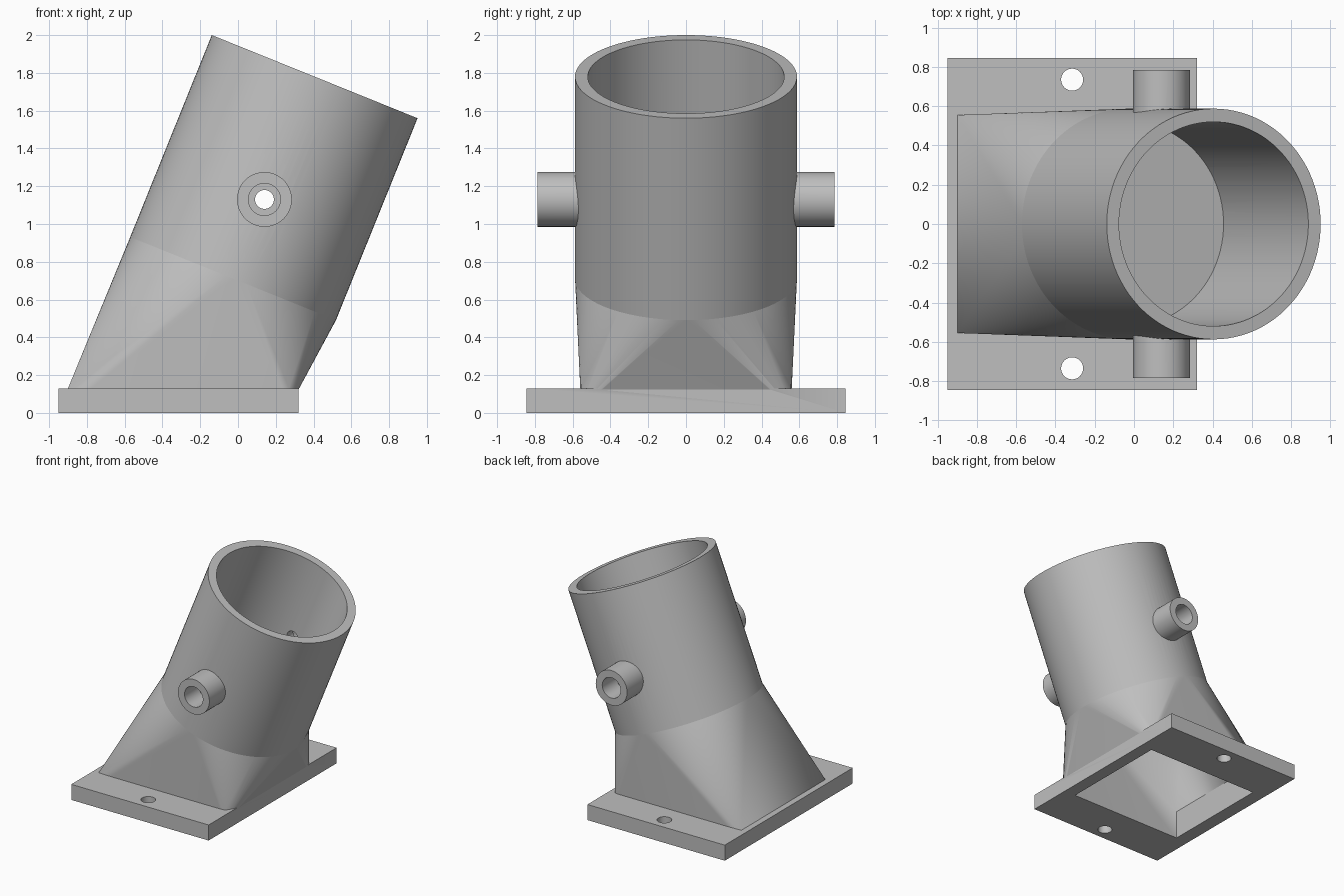
import bpy, bmesh, math
from mathutils import Matrix, Vector

if "Cube" in bpy.data.objects:
    bpy.data.objects.remove(bpy.data.objects["Cube"], do_unlink=True)

grey = bpy.data.materials.new("plain grey")
grey.use_nodes = True
grey.diffuse_color = (0.52, 0.52, 0.52, 1)
grey.node_tree.nodes["Principled BSDF"].inputs["Base Color"].default_value = grey.diffuse_color

TILT = math.radians(22)
NECK = Vector((-0.026, 0, 0.711))         # centre where the foot meets the round tube
TUBE = 1.153                              # length of the round tube
AXIS = Vector((math.sin(TILT), 0, math.cos(TILT)))
ACROSS = Vector((math.cos(TILT), 0, -math.sin(TILT)))
SIDE = Vector((0, 1, 0))


def to_object(name, bm):
    bmesh.ops.recalc_face_normals(bm, faces=bm.faces)
    mesh = bpy.data.meshes.new(name)
    bm.to_mesh(mesh)
    bm.free()
    mesh.materials.append(grey)
    obj = bpy.data.objects.new(name, mesh)
    bpy.context.collection.objects.link(obj)
    return obj


def box_points(x0, x1, half_y, z0, z1):
    return [Vector((x, y, z)) for x in (x0, x1) for y in (-half_y, half_y) for z in (z0, z1)]


def ring_points(radius, count=96):
    angles = [2 * math.pi * i / count for i in range(count)]
    return [NECK + radius * (math.cos(a) * ACROSS + math.sin(a) * SIDE) for a in angles]


def hull(points):
    bm = bmesh.new()
    for p in points:
        bm.verts.new(p)
    bmesh.ops.convex_hull(bm, input=bm.verts)
    bmesh.ops.dissolve_limit(bm, angle_limit=0.002, verts=bm.verts, edges=bm.edges)
    bmesh.ops.recalc_face_normals(bm, faces=bm.faces)
    return bm


def square_to_round(name, foot, radius, length):
    """Rectangular foot blended to a ring, then drawn out as a straight tube."""
    bm = hull(foot + ring_points(radius))
    bm.normal_update()
    cap = [f for f in bm.faces if f.normal.dot(AXIS) > 0.999]
    grown = bmesh.ops.extrude_face_region(bm, geom=cap)["geom"]
    bmesh.ops.translate(bm, vec=AXIS * length,
                        verts=[v for v in grown if isinstance(v, bmesh.types.BMVert)])
    return to_object(name, bm)


def cylinder(name, radius, centre, length, axis="Z"):
    bm = bmesh.new()
    matrix = Matrix.Translation(centre)
    if axis == "Y":
        matrix = matrix @ Matrix.Rotation(math.pi / 2, 4, "X")
    bmesh.ops.create_cone(bm, cap_ends=True, segments=48, radius1=radius,
                          radius2=radius, depth=length, matrix=matrix)
    return to_object(name, bm)


def combine(target, tool, operation):
    mod = target.modifiers.new(operation.lower(), "BOOLEAN")
    mod.operation = operation
    mod.solver = "EXACT"
    mod.object = tool
    bpy.context.view_layer.objects.active = target
    bpy.ops.object.modifier_apply(modifier=mod.name)
    bpy.data.objects.remove(tool, do_unlink=True)


# Leaning tube on a flared rectangular foot
body = square_to_round("tube_holder", box_points(-0.9, 0.27, 0.555, 0.03, 0.13), 0.5875, TUBE)

# Mounting plate and side bosses
plate = to_object("base_plate", hull(box_points(-0.95, 0.32, 0.845, 0, 0.13)))
combine(body, plate, "UNION")
PIN = Vector((0.14, 0, 1.13))
combine(body, cylinder("side_bosses", 0.145, PIN, 1.57, "Y"), "UNION")

# Hollow interior, open at both ends
hollow = square_to_round("hollow", box_points(-0.835, 0.21, 0.47, -0.01, 0.24), 0.52, TUBE + 0.1)
combine(body, hollow, "DIFFERENCE")

# Stepped bores in the bosses and bolt holes in the plate
combine(body, cylinder("pin_hole", 0.05, PIN, 2, "Y"), "DIFFERENCE")
for side in (-1, 1):
    bore = cylinder("boss_bore", 0.085, PIN + SIDE * side * 0.7, 0.2, "Y")
    combine(body, bore, "DIFFERENCE")
    bolt = cylinder("bolt_hole", 0.056, Vector((-0.315, side * 0.735, 0.065)), 0.4)
    combine(body, bolt, "DIFFERENCE")

# Smooth curves, crisp edges
bpy.ops.object.select_all(action="DESELECT")
body.select_set(True)
bpy.context.view_layer.objects.active = body
bpy.ops.object.shade_smooth_by_angle(angle=math.radians(25))
